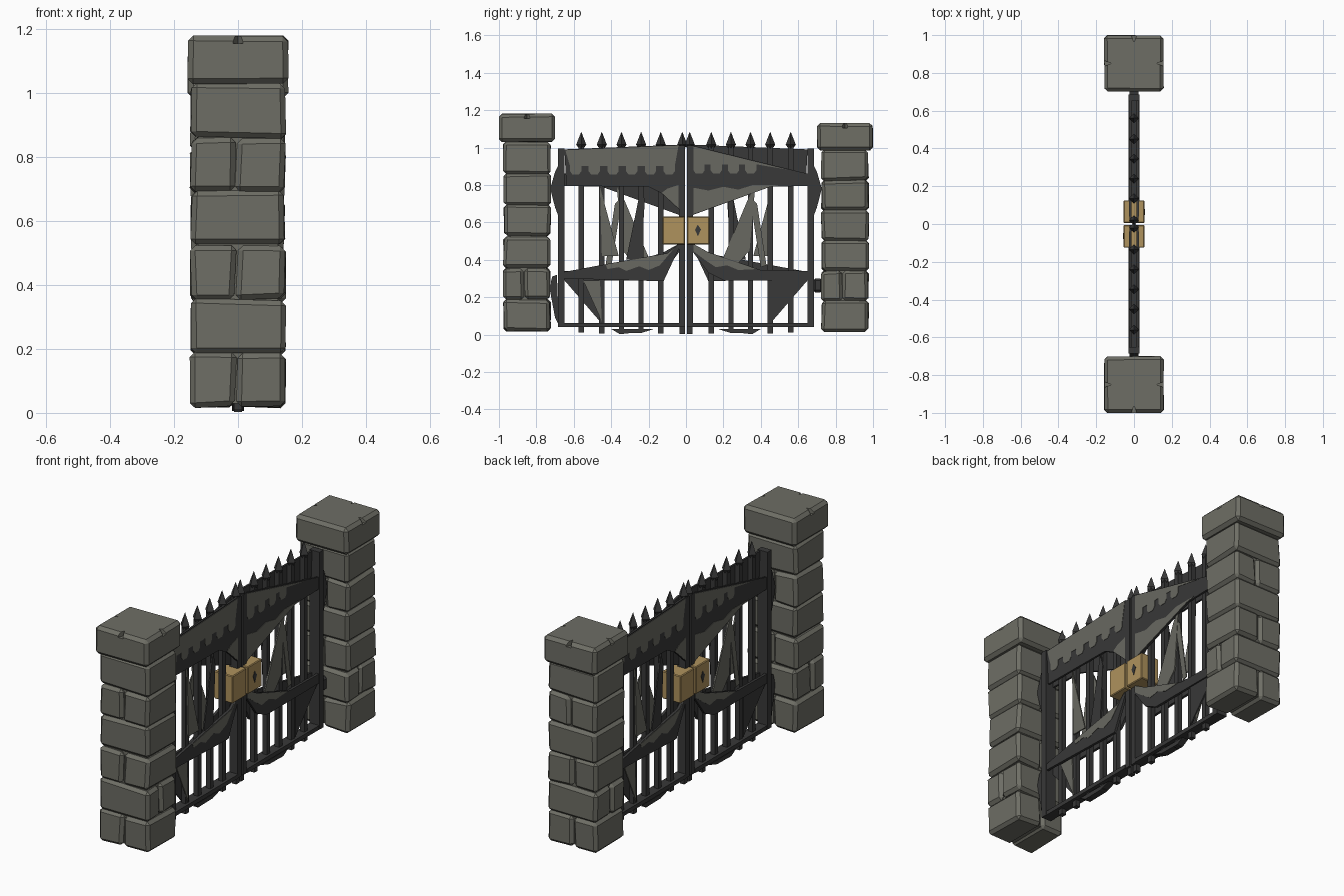
import bpy, bmesh, random
from mathutils import Matrix, Vector

random.seed(4)
cube = bpy.data.objects.get("Cube")
if cube:
    bpy.data.objects.remove(cube, do_unlink=True)


def material(name, rgb):
    m = bpy.data.materials.new(name)
    m.use_nodes = True
    m.diffuse_color = (*rgb, 1)
    bsdf = next(n for n in m.node_tree.nodes if n.type == 'BSDF_PRINCIPLED')
    bsdf.inputs["Base Color"].default_value = (*rgb, 1)
    return m


STONE = material("grey_stone", (0.155, 0.155, 0.13))
IRON = material("dark_iron", (0.04, 0.04, 0.04))
WORN = material("weathered_iron", (0.14, 0.14, 0.12))
BRASS = material("brass", (0.43, 0.29, 0.11))


def finish(name, bm, mat):
    bmesh.ops.recalc_face_normals(bm, faces=bm.faces)
    mesh = bpy.data.meshes.new(name)
    bm.to_mesh(mesh)
    bm.free()
    mesh.materials.append(mat)
    ob = bpy.data.objects.new(name, mesh)
    bpy.context.collection.objects.link(ob)
    return ob


def add_block(bm, lo, hi, jitter=0.0, chamfer=0.0):
    """Box between two corners, optionally uneven and chamfered."""
    lo, hi = Vector(lo), Vector(hi)
    part = bmesh.new()
    bmesh.ops.create_cube(part, size=1)
    for v in part.verts:
        v.co = Vector(((lo[i] + hi[i]) / 2 + v.co[i] * (hi[i] - lo[i])) for i in range(3))
        v.co += Vector([random.uniform(-jitter, jitter) for _ in range(3)])
    if chamfer:
        bmesh.ops.bevel(part, geom=part.edges[:], offset=chamfer, segments=1,
                        affect='EDGES', profile=0.5)
    temp = bpy.data.meshes.new("temp")
    part.to_mesh(temp)
    part.free()
    bm.from_mesh(temp)
    bpy.data.meshes.remove(temp)


def box(name, lo, hi, mat, chamfer=0.0):
    bm = bmesh.new()
    add_block(bm, lo, hi, 0, chamfer)
    return finish(name, bm, mat)


def plate(name, points, x0, x1, mat):
    """Outline in y and z, extruded from x0 to x1."""
    bm = bmesh.new()
    face = bm.faces.new([bm.verts.new((x0, y, z)) for y, z in points])
    ext = bmesh.ops.extrude_face_region(bm, geom=[face])["geom"]
    bmesh.ops.translate(bm, verts=[g for g in ext if isinstance(g, bmesh.types.BMVert)],
                        vec=(x1 - x0, 0, 0))
    bmesh.ops.triangulate(bm, faces=[f for f in bm.faces if len(f.verts) > 4])
    return finish(name, bm, mat)


def scallops(top, centres, root, tip):
    """Outline with rounded tabs hanging below a top edge, running from +y to -y."""
    pts = list(top)
    for y in centres:
        for dy, z in ((-.03, root), (-.03, tip + .018), (-.017, tip),
                      (.017, tip), (.03, tip + .018), (.03, root)):
            pts.append((y + dy, z))
    return pts


# Stone pillars
def pillar(prefix, yc, top, shoulder):
    bm = bmesh.new()
    hx, hy, base, gap = 0.147, 0.125, 0.018, 0.003
    step = (shoulder - base) / 6
    for layer in range(6):
        z0, z1 = base + layer * step, base + (layer + 1) * step
        cells = [(-hx, hx, -hy, hy)]
        if layer % 2 == 0 and layer < 5:
            s = random.uniform(-0.01, 0.015)
            cells = [(-hx, s - gap, -hy, hy), (s + gap, hx, -hy, hy)]
        elif layer == 1:
            s = -0.015
            cells = [(-hx, hx, -hy, s - gap), (-hx, hx, s + gap, hy)]
        for xa, xb, ya, yb in cells:
            add_block(bm, (xa, yc + ya, z0), (xb, yc + yb, z1), 0.005, 0.016)
    add_block(bm, (-.125, yc - .105, .03), (.125, yc + .105, shoulder))
    finish(prefix + "_pillar_blocks", bm, STONE)

    # Chamfered cap with chipped notches in the middle of its edges
    bm = bmesh.new()
    add_block(bm, (-.157, yc - .149, shoulder), (.157, yc + .149, top), 0.002, 0.017)
    cap = finish(prefix + "_pillar_cap", bm, STONE)
    outer = -1 if yc < 0 else 1
    chips = [(.16, yc, top), (-.16, yc, top), (0, yc + outer * .152, top)]
    for place in chips:
        bm = bmesh.new()
        bmesh.ops.create_cone(bm, cap_ends=True, segments=4, radius1=.04, radius2=.04, depth=.05)
        along_x = abs(place[0]) > .1
        for v in bm.verts:
            v.co = Vector((v.co.x, v.co.y * .4, v.co.z)) if along_x else \
                Vector((v.co.x * .4, v.co.y, v.co.z))
        bmesh.ops.translate(bm, verts=bm.verts, vec=place)
        cutter = finish("chip_cutter", bm, STONE)
        cutter.hide_render = True
        mod = cap.modifiers.new("chip", 'BOOLEAN')
        mod.operation, mod.object, mod.solver = 'DIFFERENCE', cutter, 'EXACT'
        bpy.context.view_layer.objects.active = cap
        bpy.ops.object.modifier_apply(modifier=mod.name)
        bpy.data.objects.remove(cutter, do_unlink=True)


pillar("front", -0.85, 1.18, 1.03)
pillar("back", 0.85, 1.13, 0.985)


# One gate leaf on the +y side; the other is the same leaf turned half a circle
def leaf(prefix, turned):
    parts = []

    def keep(ob):
        ob.name = prefix + "_" + ob.name
        parts.append(ob)

    # Frame
    keep(box("meeting_post", (-.025, .006, .04), (.025, .038, 1.01), IRON))
    keep(box("hinge_post", (-.03, .65, .04), (.03, .685, .995), IRON))
    keep(box("bottom_rail", (-.028, .038, .04), (.028, .65, .062), IRON))

    # Upright bars with spear points
    bm = bmesh.new()
    for i, y in enumerate((.02, .135, .24, .345, .45, .56)):
        foot = .002 + .004 * (i % 3)
        add_block(bm, (-.013, y - .014, foot), (.013, y + .014, 1.01))
        for r1, r2, z0, z1 in ((.013, .027, .995, 1.015), (.027, .001, 1.015, 1.082)):
            bmesh.ops.create_cone(bm, cap_ends=True, segments=4, radius1=r1, radius2=r2,
                                  depth=z1 - z0, matrix=Matrix.Translation((0, y, (z0 + z1) / 2)))
    keep(finish("bars_and_spikes", bm, IRON))

    # Slanted upper panel on one face, with worn patches
    keep(plate("slanted_panel", [(.038, 1.01), (.65, .86), (.65, .795), (.45, .79), (.038, .64)],
               .014, .025, IRON))
    tabs = [.07 + .092 * i for i in range(4)]
    keep(plate("slanted_panel_patch",
               scallops([(.54, .882), (.04, 1.005)], tabs, .91, .86), .025, .027, WORN))
    keep(plate("slanted_panel_lower_patch",
               [(.04, .645), (.04, .785), (.12, .77), (.2, .79), (.28, .775), (.36, .80), (.5, .80),
                (.44, .788)], .025, .027, WORN))

    # Straight upper panel on the other face
    keep(plate("straight_panel", [(.038, 1.015), (.65, .99), (.64, .795), (.2, .79), (.13, .755),
                                  (.038, .67)], -.025, -.014, IRON))
    tabs = [.09 + .1 * i for i in range(6)]
    keep(plate("straight_panel_patch",
               scallops([(.645, .985), (.04, 1.01)], tabs, .90, .855), -.027, -.025, WORN))
    keep(plate("straight_panel_corner_patch", [(.04, .675), (.04, .80), (.1, .78), (.13, .758)],
               -.027, -.025, WORN))

    # Torn lower rails
    keep(plate("lower_rail_a", [(.038, .485), (.12, .44), (.4, .345), (.66, .34), (.66, .29),
                                (.2, .29), (.12, .33), (.038, .44)], .014, .028, IRON))
    keep(plate("lower_rail_a_patch", [(.04, .482), (.12, .437), (.38, .35), (.28, .345), (.22, .37),
                                      (.16, .36), (.1, .40), (.04, .445)], .028, .030, WORN))
    keep(plate("lower_rail_b", [(.038, .485), (.1, .435), (.3, .40), (.65, .335), (.65, .30),
                                (.12, .285), (.038, .46)], -.028, -.014, IRON))
    keep(plate("lower_rail_b_patch", [(.06, .465), (.1, .433), (.43, .374), (.42, .35), (.36, .36),
                                      (.32, .34), (.25, .365), (.2, .345), (.14, .37)],
               -.030, -.028, WORN))

    # Bent metal shards between the bars
    shards = {
        "long": ([(.37, .79), (.33, .72), (.19, .39), (.27, .37), (.34, .45)], .013, .02, WORN),
        "thin": ([(.34, .74), (.38, .70), (.43, .37), (.40, .36)], .013, .018, WORN),
        "wide": ([(.46, .79), (.45, .42), (.36, .42)], -.02, -.013, WORN),
        "mid": ([(.24, .79), (.22, .72), (.24, .40), (.32, .40)], -.02, -.013, IRON),
        "low": ([(.55, .29), (.46, .29), (.45, .07)], -.02, -.013, WORN),
        "corner": ([(.46, .29), (.65, .29), (.46, .07)], .013, .02, IRON),
        "foot": ([(.4, .03), (.17, .03), (.24, .008), (.36, .006)], -.018, .018, IRON),
    }
    for name, (pts, x0, x1, mat) in shards.items():
        keep(plate(name + "_shard", pts, x0, x1, mat))

    # Hinges to the pillar
    keep(plate("upper_hinge", [(.685, .90), (.70, .87), (.726, .78), (.70, .68), (.685, .64)],
               -.025, .025, IRON))
    if turned:
        keep(plate("lower_hinge", [(.68, .05), (.70, .09), (.73, .25), (.715, .31), (.69, .32)],
                   -.02, .02, IRON))
    else:
        keep(box("lower_hinge", (-.025, .68, .225), (.025, .73, .30), IRON, .012))

    # Brass lock box with a diamond keyhole plate
    keep(box("lock_box", (-.055, .006, .482), (.055, .125, .63), BRASS, .004))
    keep(plate("keyhole", [(.062, .588), (.08, .562), (.064, .525), (.048, .56)],
               .054, .057, IRON))

    if turned:
        for ob in parts:
            ob.data.transform(Matrix.Rotation(3.14159265, 4, 'Z'))


leaf("right_leaf", False)
leaf("left_leaf", True)
